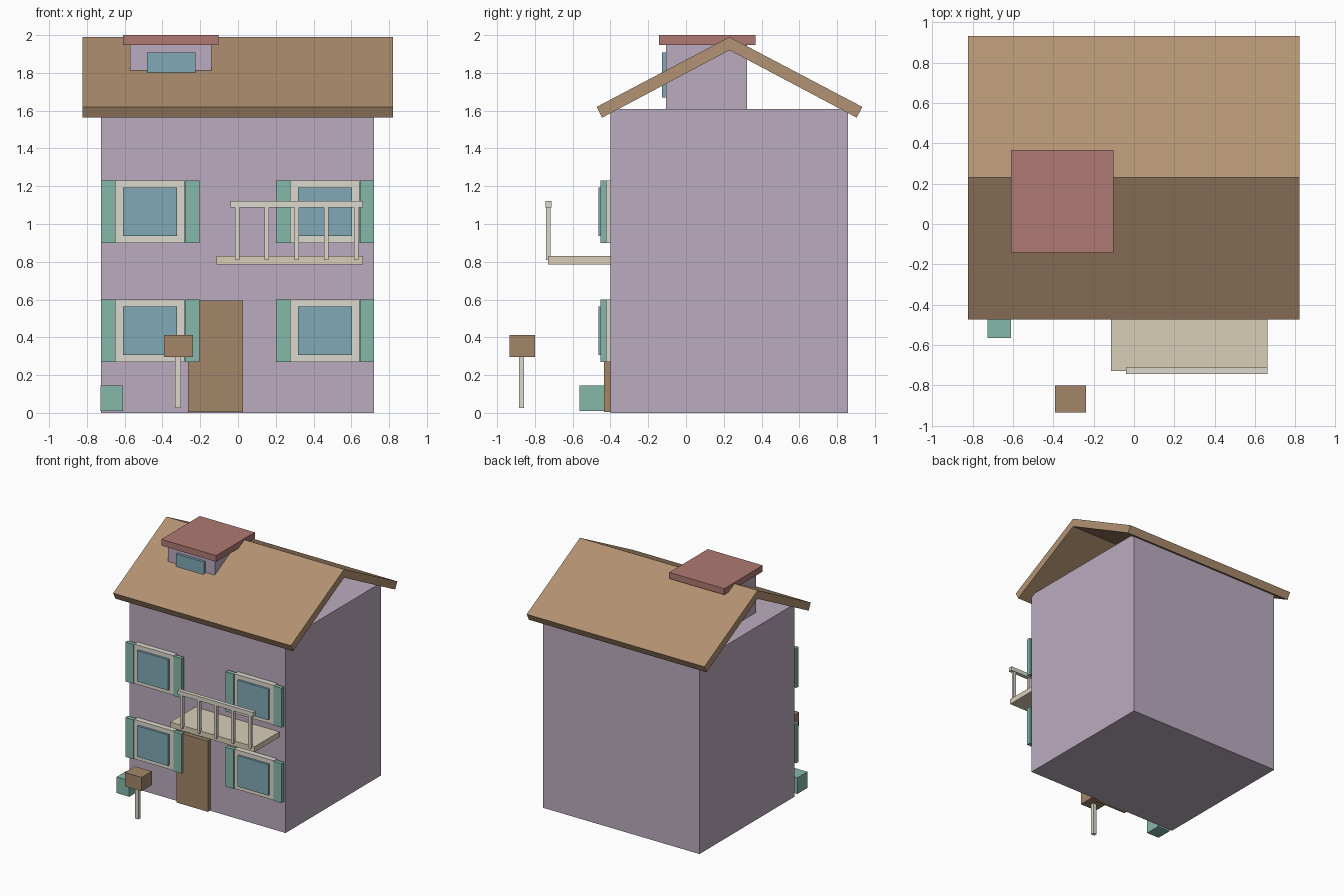
import bpy, bmesh

if "Cube" in bpy.data.objects:
    bpy.data.objects.remove(bpy.data.objects["Cube"])

def material(name, rgb):
    m = bpy.data.materials.new(name)
    m.diffuse_color = (*rgb, 1)
    m.use_nodes = True
    m.node_tree.nodes["Principled BSDF"].inputs["Base Color"].default_value = m.diffuse_color
    return m

LILAC = material("lilac", (0.50, 0.41, 0.52))
BROWN = material("brown", (0.37, 0.24, 0.14))
TILE = material("tile", (0.45, 0.29, 0.17))
RED = material("red", (0.43, 0.19, 0.17))
TEAL = material("teal", (0.24, 0.48, 0.41))
GLASS = material("glass", (0.22, 0.40, 0.47))
CREAM = material("cream", (0.72, 0.70, 0.61))
SAND = material("sand", (0.69, 0.62, 0.47))

def finish(bm, name, mat):
    bmesh.ops.recalc_face_normals(bm, faces=bm.faces)
    me = bpy.data.meshes.new(name)
    bm.to_mesh(me)
    bm.free()
    me.materials.append(mat)
    ob = bpy.data.objects.new(name, me)
    bpy.context.collection.objects.link(ob)
    return ob

def box(name, mat, x, y, z):
    """Box from (min, max) ranges on each axis."""
    bm = bmesh.new()
    bmesh.ops.create_cube(bm, size=1)
    for v in bm.verts:
        for i, (lo, hi) in enumerate((x, y, z)):
            v.co[i] = (lo + hi) / 2 + v.co[i] * (hi - lo)
    return finish(bm, name, mat)

def prism(name, mat, profile, x0, x1):
    """Extrude a (y, z) profile along x."""
    bm = bmesh.new()
    f = bm.faces.new([bm.verts.new((x0, y, z)) for y, z in profile])
    ext = bmesh.ops.extrude_face_region(bm, geom=[f])["geom"]
    bmesh.ops.translate(bm, vec=(x1 - x0, 0, 0),
                        verts=[g for g in ext if isinstance(g, bmesh.types.BMVert)])
    return finish(bm, name, mat)

# house body and door
box("house_body", LILAC, (-0.725, 0.72), (-0.40, 0.857), (0, 1.61))
box("door", BROWN, (-0.265, 0.027), (-0.435, -0.395), (0.005, 0.595))

# pitched roof, open at the gables
prism("roof", TILE, [(0.23, 1.99), (0.933, 1.62), (0.904, 1.563),
                     (0.23, 1.92), (-0.444, 1.563), (-0.473, 1.62)], -0.823, 0.82)

# dormer
box("dormer_body", LILAC, (-0.572, -0.14), (-0.107, 0.323), (1.60, 1.955))
box("dormer_roof", RED, (-0.61, -0.102), (-0.142, 0.367), (1.948, 2.0))
box("dormer_window", GLASS, (-0.482, -0.226), (-0.128, -0.10), (1.67, 1.907))

# four windows with shutters
for col, cx in (("left", -0.465), ("right", 0.461)):
    for row, z0 in (("lower", 0.27), ("upper", 0.90)):
        tag = f"{row}_{col}"
        z = (z0, z0 + 0.33)
        box(f"window_frame_{tag}", CREAM, (cx - 0.183, cx + 0.181), (-0.445, -0.40), z)
        box(f"window_glass_{tag}", GLASS, (cx - 0.143, cx + 0.143), (-0.463, -0.43),
            (z0 + 0.036, z0 + 0.294))
        for side, s in (("a", -1), ("b", 1)):
            xs = sorted((cx + s * 0.184, cx + s * 0.26))
            box(f"shutter_{tag}_{side}", TEAL, xs, (-0.453, -0.42), z)

# balcony with railing
box("balcony_floor", SAND, (-0.115, 0.662), (-0.73, -0.40), (0.785, 0.83))
box("balcony_rail", CREAM, (-0.04, 0.662), (-0.745, -0.713), (1.087, 1.122))
for i in range(5):
    px = -0.005 + i * 0.1575
    box(f"balcony_post_{i}", CREAM, (px - 0.012, px + 0.012), (-0.741, -0.717), (0.81, 1.095))

# mailbox and planter
box("mailbox_post", CREAM, (-0.333, -0.302), (-0.885, -0.857), (0.025, 0.31))
box("mailbox", BROWN, (-0.392, -0.237), (-0.935, -0.80), (0.297, 0.413))
box("planter", TEAL, (-0.727, -0.61), (-0.565, -0.432), (0.01, 0.145))
